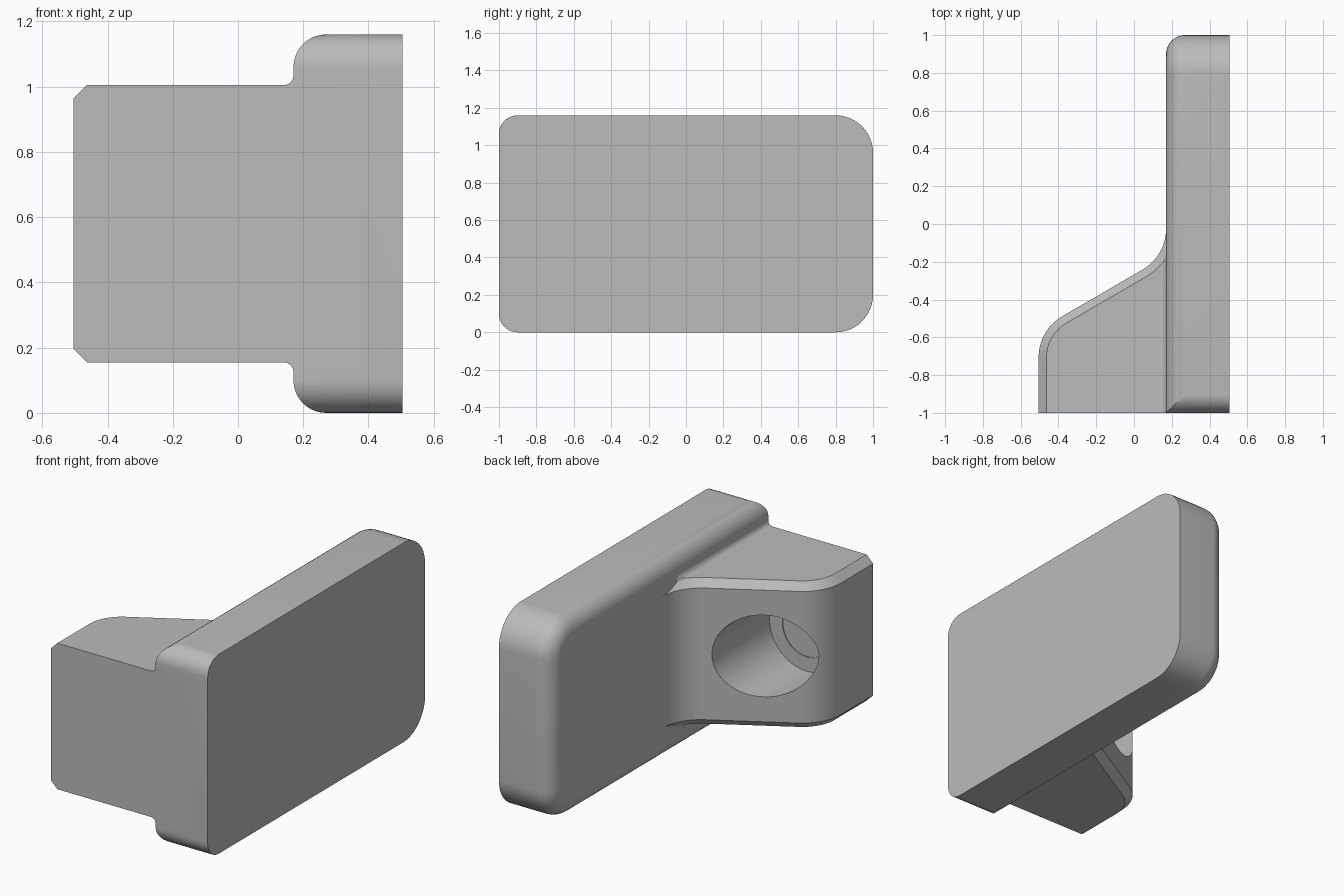
import bpy, bmesh, math

if "Cube" in bpy.data.objects:
    bpy.data.objects.remove(bpy.data.objects["Cube"])

grey = bpy.data.materials.new("light_grey")
grey.diffuse_color = (0.5, 0.5, 0.5, 1)
grey.use_nodes = True
grey.node_tree.nodes["Principled BSDF"].inputs["Base Color"].default_value = grey.diffuse_color


def loft(name, rings):
    """Skin closed rings of equal length and cap both ends."""
    bm = bmesh.new()
    vs = [[bm.verts.new(p) for p in r] for r in rings]
    n = len(vs[0])
    for a, b in zip(vs, vs[1:]):
        for i in range(n):
            j = (i + 1) % n
            bm.faces.new((a[i], a[j], b[j], b[i]))
    bm.faces.new(vs[0][::-1])
    bm.faces.new(vs[-1])
    bmesh.ops.remove_doubles(bm, verts=bm.verts, dist=1e-4)
    bmesh.ops.recalc_face_normals(bm, faces=bm.faces)
    me = bpy.data.meshes.new(name)
    bm.to_mesh(me)
    bm.free()
    me.materials.append(grey)
    ob = bpy.data.objects.new(name, me)
    bpy.context.collection.objects.link(ob)
    return ob


def arc(cx, cy, r, a0, a1, n=12):
    return [(cx + r * math.cos(math.radians(a0 + (a1 - a0) * i / n)),
             cy + r * math.sin(math.radians(a0 + (a1 - a0) * i / n))) for i in range(n + 1)]


def boolean(ob, tool, op):
    m = ob.modifiers.new("bool", 'BOOLEAN')
    m.operation, m.object, m.solver = op, tool, 'EXACT'
    bpy.context.view_layer.objects.active = ob
    bpy.ops.object.modifier_apply(modifier=m.name)
    bpy.data.objects.remove(tool)


X0, X1, H, MID = 0.17, 0.505, 1.16, 0.58
R = 0.1      # plate edge rounding


# Plate: rounded rectangle stacked along x, edge rounded on all but the front
def plate_ring(x, d):
    amax = math.degrees(math.asin(min(1, (R - d) / R)))
    half = [(-0.9 - R * math.cos(math.radians(amax * i / 10)),
             H - R + R * math.sin(math.radians(amax * i / 10))) for i in range(11)]
    half += arc(0.8, H - 0.2, 0.2 - d, 90, 0)
    full = half + [(y, H - z) for y, z in reversed(half)]
    return [(x, y, z) for y, z in full]


rings = [plate_ring(X0 + R - R * math.cos(t), R - R * math.sin(t))
         for t in [math.pi / 2 * i / 10 for i in range(11)]]
plate = loft("jaw_plate", rings + [plate_ring(X1, 0)])


# Block: plan outline with a 30 degree slope, chamfered at top and bottom
def block_ring(z, d):
    pts = [(-0.505 + d, -1)]
    pts += arc(-0.255, -0.705, 0.25 - d, 180, 120)
    pts += arc(-0.08, -0.025, 0.25 + d, -60, 0)
    pts += [(0.3, -0.025), (0.3, -1)]
    return [(x, y, z) for x, y in pts]


C = 0.042
block = loft("clamp_block", [block_ring(0.155, C), block_ring(0.155 + C, 0),
                             block_ring(1.005 - C, 0), block_ring(1.005, C)])

# Blind bore with a faint inner seat
for r, y0 in ((0.238, -0.79), (0.155, -0.795)):
    circ = arc(-0.223, MID, r, 0, 360, 64)[:-1]
    boolean(block, loft("bore", [[(x, y, z) for x, z in circ] for y in (y0, 0.2)]), 'DIFFERENCE')

boolean(plate, block, 'UNION')

# Small concave fillets where the block meets the plate
for top in (True, False):
    prof = [(0.2, 0.98), (0.14, 0.98)] + arc(0.14, 1.035, 0.03, -90, 0, 8) + [(0.2, 1.035)]
    ends = [[], []]
    for x, z in prof:
        zz = z if top else H - z
        ends[0].append((x, -1, zz))
        ends[1].append((x, -0.025 - math.sqrt(0.292 ** 2 - (x + 0.08) ** 2), zz))
    boolean(plate, loft("fillet", ends), 'UNION')

plate.name = "clamp_jaw"
plate.data.materials.clear()
plate.data.materials.append(grey)
for p in plate.data.polygons:
    p.material_index = 0
bpy.ops.object.select_all(action='DESELECT')
plate.select_set(True)
bpy.context.view_layer.objects.active = plate
bpy.ops.object.shade_smooth_by_angle(angle=math.radians(25))
